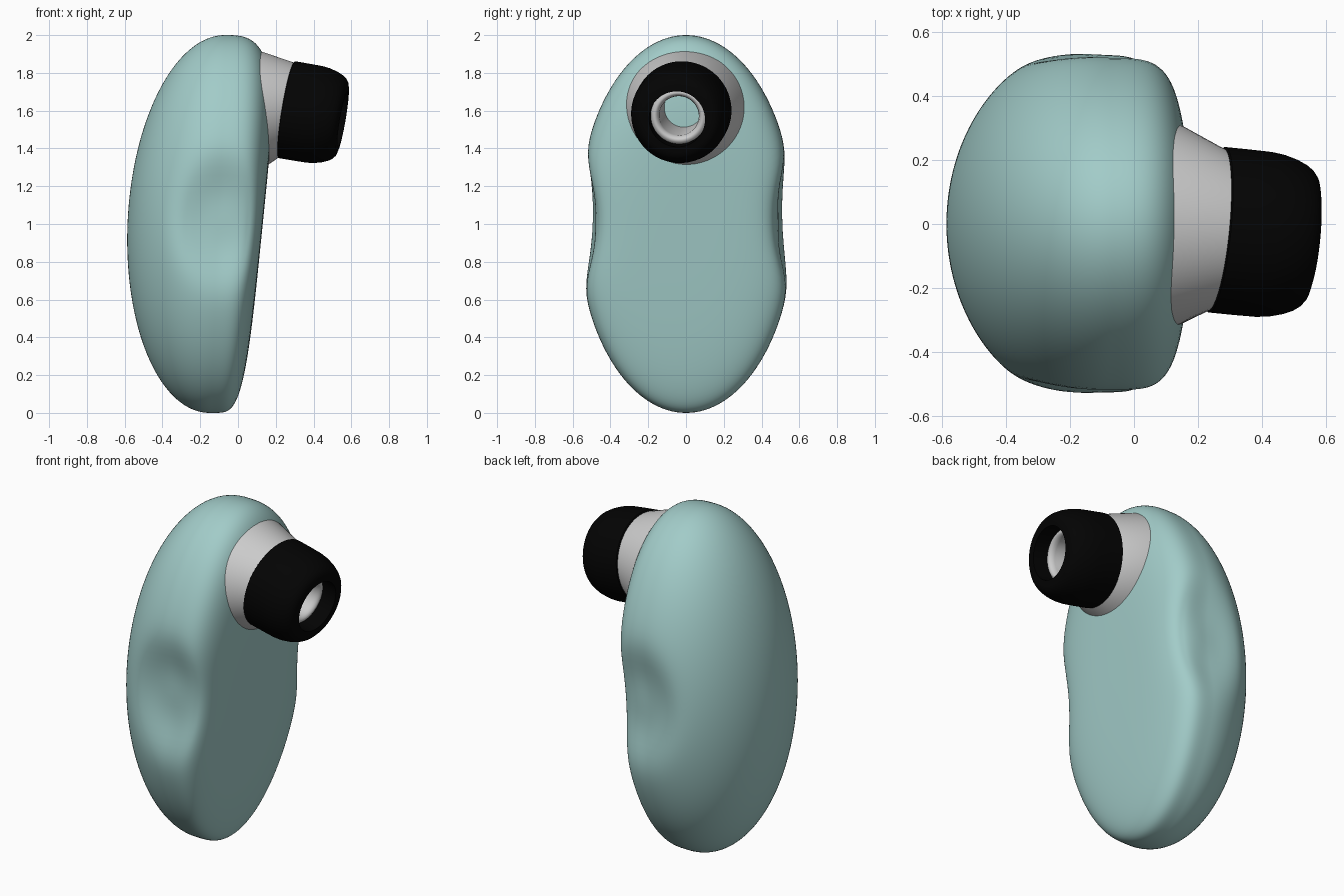
import bpy
from math import sin, cos, pi, exp, radians
from mathutils import Vector

if "Cube" in bpy.data.objects:
    bpy.data.objects.remove(bpy.data.objects["Cube"])


def material(name, rgb):
    m = bpy.data.materials.new(name)
    m.diffuse_color = (*rgb, 1)
    m.use_nodes = True
    m.node_tree.nodes["Principled BSDF"].inputs["Base Color"].default_value = m.diffuse_color
    return m


def loft(name, rings, mat=None, cap_start=False, cap_end=False, closed=False, angle=35):
    """Skin a list of equally sized point rings."""
    n = len(rings[0])
    verts = [p for r in rings for p in r]
    faces = []
    count = len(rings)
    for i in range(count if closed else count - 1):
        a, b = i * n, (i + 1) % count * n
        for j in range(n):
            k = (j + 1) % n
            faces.append((a + j, a + k, b + k, b + j))
    for cap, i in ((cap_start, 0), (cap_end, count - 1)):
        if cap:
            verts.append(sum((Vector(p) for p in rings[i]), Vector()) / n)
            c = len(verts) - 1
            for j in range(n):
                f = (i * n + j, i * n + (j + 1) % n, c)
                faces.append(f[::-1] if i == 0 else f)
    me = bpy.data.meshes.new(name)
    me.from_pydata(verts, [], faces)
    ob = bpy.data.objects.new(name, me)
    bpy.context.collection.objects.link(ob)
    if mat:
        me.materials.append(mat)
    bpy.ops.object.select_all(action='DESELECT')
    ob.select_set(True)
    bpy.context.view_layer.objects.active = ob
    bpy.ops.object.mode_set(mode='EDIT')
    bpy.ops.mesh.select_all(action='SELECT')
    bpy.ops.mesh.normals_make_consistent(inside=False)
    bpy.ops.object.mode_set(mode='OBJECT')
    bpy.ops.object.shade_smooth_by_angle(angle=radians(angle))
    return ob


teal = material("teal", (0.36, 0.6, 0.58))
black = material("black", (0.001, 0.001, 0.001))


# Body: pebble with rounded back, flattened leaning front and two grip dents
def body_point(a, t):
    front = a < pi / 2
    s, c = sin(a), abs(cos(a))
    n = 4.7 - 0.75 * (1 + s * cos(t)) if front else 2
    k = (s ** n + c ** n) ** (-1 / n)
    rho, h = k * s, k * c
    z = 1 + rho * cos(t)
    y = 0.575 * rho * sin(t)
    mid = -0.15 + 0.04 * z
    plane = 0.03 + 0.101 * z
    x = mid + (plane - mid) * h if front else mid - 0.475 * h
    side, depth, dx = (1, 0.085, -0.05) if y > 0 else (-1, 0.095, -0.08)
    r2 = ((z - 1.02) / 0.29) ** 2 + ((x - dx) / 0.22) ** 2
    y -= side * depth * exp(-r2 ** 1.5) * min(1, abs(y) / 0.54) ** 2
    return Vector((x, y, z))


SEG, RINGS = 144, 90
loft("body", [[body_point(pi * i / RINGS, 2 * pi * j / SEG) for j in range(SEG)]
              for i in range(1, RINGS)], teal, True, True, angle=60)

# Nozzle axis, tipped slightly down and to the front
centre = Vector((0.26, -0.018, 1.605))
axis = Vector((1, -0.1, -0.17)).normalized()
side = Vector((0, 0, 1)).cross(axis).normalized()
up = axis.cross(side)
N = 96


def ring(s, r):
    return [centre + axis * s + (side * cos(2 * pi * j / N) + up * sin(2 * pi * j / N)) * r
            for j in range(N)]


# Collar: skewed cone blending from the body to the tip
def base_ring(scale, shift):
    pts = []
    for j in range(N):
        t = 2 * pi * j / N
        y, z = -0.013 + 0.32 * scale * cos(t), 1.615 + 0.305 * scale * sin(t)
        pts.append(Vector((0.13 - 0.08 * (z - 1.615) + 0.07 * y + shift, y, z)))
    return pts


loft("collar", [base_ring(1.05, -0.09), base_ring(1, 0), ring(0.005, 0.25), ring(0.005, 0.15)])

# Black tip with rounded front edge and open bore
tip = [(0, 0.149), (-0.004, 0.254), (0.0, 0.26), (0.08, 0.26), (0.15, 0.259), (0.19, 0.254),
       (0.23, 0.243), (0.262, 0.229), (0.28, 0.216), (0.293, 0.2), (0.298, 0.18), (0.3, 0.149)]
loft("tip", [ring(s, r) for s, r in tip], black, closed=True)

# Inner tube with rounded lip, set back in the bore
tube = [(-0.14, 0.105), (0.19, 0.105), (0.208, 0.11), (0.218, 0.12), (0.22, 0.127),
        (0.217, 0.138), (0.205, 0.149), (-0.14, 0.149)]
loft("inner_tube", [ring(s, r) for s, r in tube], closed=True)
